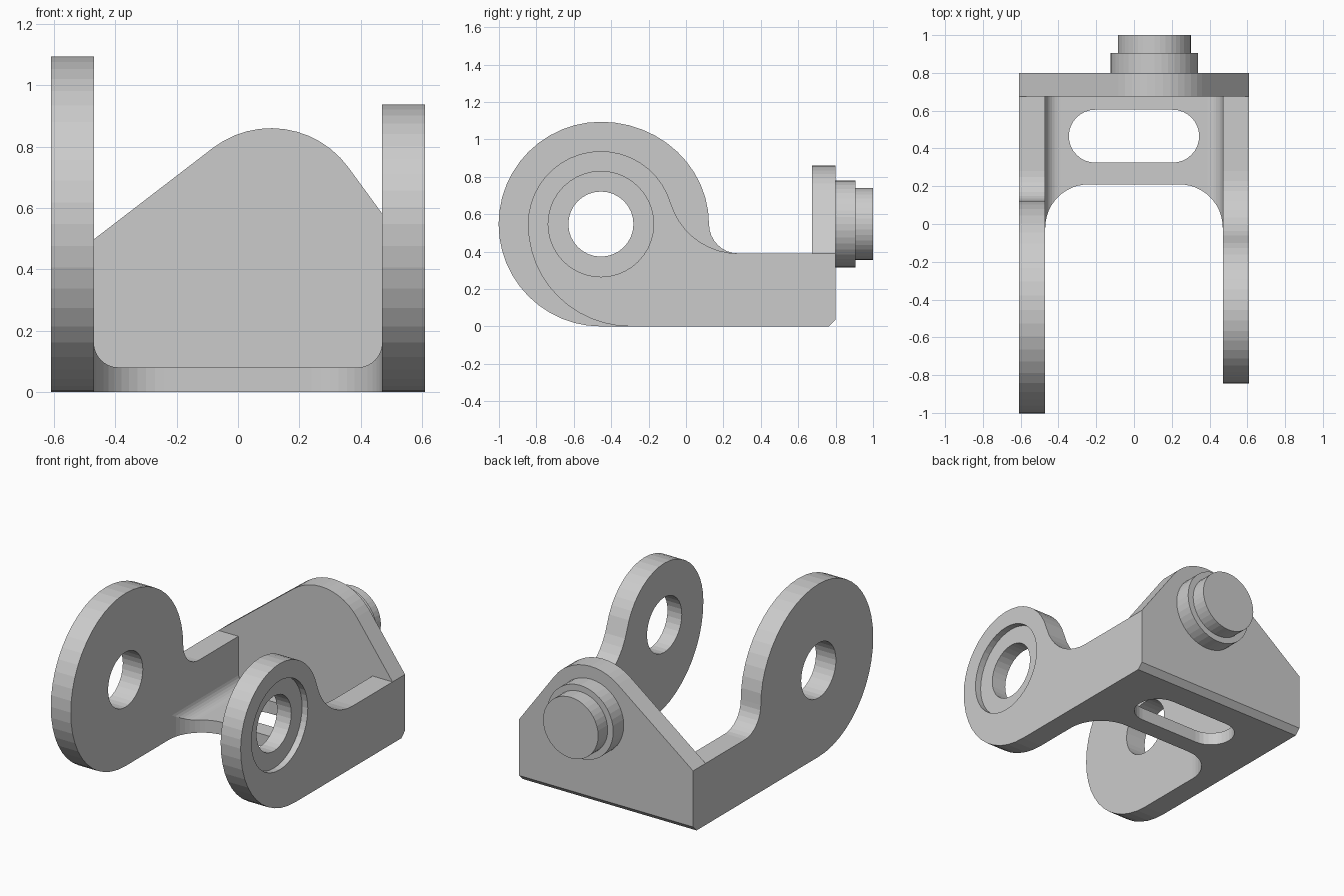
import bpy, bmesh
from math import cos, sin, radians, degrees, atan2, acos, hypot
from mathutils import Vector

if "Cube" in bpy.data.objects:
    bpy.data.objects.remove(bpy.data.objects["Cube"])


def arc(c, r, a0, a1, n, ry=None):
    ry = r if ry is None else ry
    angles = [radians(a0 + (a1 - a0) * i / n) for i in range(n + 1)]
    return [(c[0] + r * cos(a), c[1] + ry * sin(a)) for a in angles]


def extrude(name, pts, axis, lo, hi, edge_bevel=None):
    """Extrude a 2D outline along an axis, optionally chamfering chosen edges."""
    place = {'x': lambda u, v, t: (t, u, v),
             'y': lambda u, v, t: (u, t, v),
             'z': lambda u, v, t: (u, v, t)}[axis]
    clean = []
    for p in pts:
        if all((Vector(p) - Vector(q)).length > 1e-4 for q in clean):
            clean.append(p)
    bm = bmesh.new()
    face = bm.faces.new([bm.verts.new(place(u, v, lo)) for u, v in clean])
    ext = bmesh.ops.extrude_face_region(bm, geom=[face], use_keep_orig=True)
    new = [g for g in ext['geom'] if isinstance(g, bmesh.types.BMVert)]
    bmesh.ops.translate(bm, verts=new, vec=place(0, 0, hi - lo))
    if edge_bevel:
        test, size = edge_bevel
        edges = [e for e in bm.edges if all(test(v.co) for v in e.verts)]
        bmesh.ops.bevel(bm, geom=edges, offset=size, segments=1,
                        affect='EDGES', offset_type='OFFSET')
    bmesh.ops.recalc_face_normals(bm, faces=bm.faces)
    mesh = bpy.data.meshes.new(name)
    bm.to_mesh(mesh)
    bm.free()
    ob = bpy.data.objects.new(name, mesh)
    bpy.context.collection.objects.link(ob)
    return ob


def cut(ob, cutter):
    m = ob.modifiers.new("cut", 'BOOLEAN')
    m.operation, m.solver, m.object = 'DIFFERENCE', 'EXACT', cutter
    bpy.context.view_layer.objects.active = ob
    bpy.ops.object.modifier_apply(modifier=m.name)
    bpy.data.objects.remove(cutter)


def circle(c, r, n):
    return arc(c, r, 0, 360, n)


IN, OUT, H = 0.47, 0.61, 0.547      # arm faces and pivot height
PIVOT = (-0.455, H)
PLATE_Y, BACK_Y, WALL = 0.675, 0.80, 0.39
base = [(PLATE_Y, 0), (PLATE_Y, WALL)]

# large left arm
large = (base + arc((0.28, H), 0.157, 270, 180, 8)
         + arc(PIVOT, 0.578, 0, 90, 12, ry=H) + arc(PIVOT, H, 90, 270, 24))
left_arm = extrude("left_arm", large, 'x', -OUT, -IN)
cut(left_arm, extrude("hole", circle(PIVOT, 0.174, 32), 'x', -0.8, -0.3))

# small right arm with counterbored hole
f = 0.377
a = degrees(atan2(WALL + f - H, 0.735))
small = (base + arc((0.28, WALL + f), f, 270, 180 + a, 9)
         + arc(PIVOT, 0.39, a, 180, 20) + arc((-0.298, H), H, 180, 270, 12))
right_arm = extrude("right_arm", small, 'x', IN, OUT)
cut(right_arm, extrude("hole", circle(PIVOT, 0.174, 32), 'x', 0.3, 0.8))
cut(right_arm, extrude("counterbore", circle(PIVOT, 0.282, 40), 'x', OUT - 0.04, 0.8))

# back plate: two slopes tangent to a round top, chamfered lower back edge
PIN, R = (0.108, 0.548), 0.312


def tangent_angle(p, side):
    dx, dy = p[0] - PIN[0], p[1] - PIN[1]
    return degrees(atan2(dy, dx) + side * acos(R / hypot(dx, dy)))


t0 = tangent_angle((OUT, WALL), 1)
t1 = tangent_angle((-OUT, WALL), -1) % 360
plate = [(-OUT, 0), (OUT, 0), (OUT, WALL)] + arc(PIN, R, t0, t1, 12) + [(-OUT, WALL)]
extrude("back_plate", plate, 'y', PLATE_Y, BACK_Y,
        (lambda co: co.z < 0.001 and co.y > BACK_Y - 0.001, 0.035))

# stepped pin
extrude("pin_collar", circle(PIN, 0.232, 40), 'y', BACK_Y, 0.905)
extrude("pin_tip", circle(PIN, 0.193, 40), 'y', 0.905, 1.0)

# floor web with filleted sides, curved front edge and slot
web = ([(-IN, 0), (IN, 0)] + arc((0.39, 0.16), 0.08, 0, -90, 8)
       + arc((-0.39, 0.16), 0.08, -90, -180, 8))
floor = extrude("floor_web", web, 'y', -0.1, PLATE_Y)
notch = ([(-0.6, -0.3), (0.6, -0.3), (0.6, -0.02)]
         + arc((0.24, -0.02), 0.23, 0, 90, 12)
         + arc((-0.24, -0.02), 0.23, 90, 180, 12) + [(-0.6, -0.02)])
cut(floor, extrude("notch", notch, 'z', -0.2, 0.5))
slot = arc((0.205, 0.465), 0.14, -90, 90, 16) + arc((-0.205, 0.465), 0.14, 90, 270, 16)
cut(floor, extrude("slot", slot, 'z', -0.2, 0.5))
